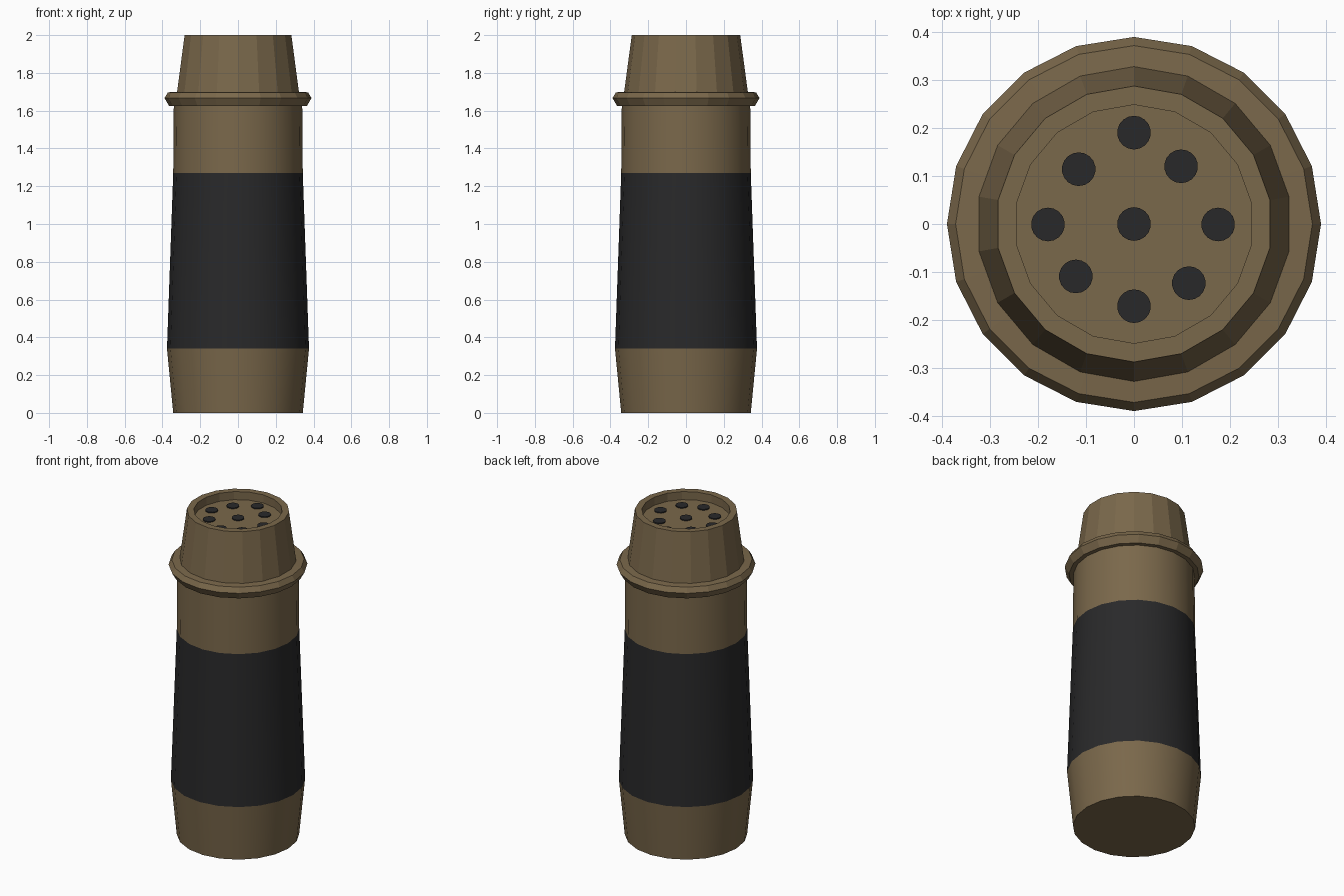
import bpy, bmesh, math

if "Cube" in bpy.data.objects:
    bpy.data.objects.remove(bpy.data.objects["Cube"])


def material(name, rgb):
    m = bpy.data.materials.new(name)
    m.diffuse_color = (*rgb, 1)
    m.use_nodes = True
    m.node_tree.nodes["Principled BSDF"].inputs["Base Color"].default_value = m.diffuse_color
    return m


BROWN = material("brown", (0.195, 0.138, 0.07))
BLACK = material("black", (0.022, 0.022, 0.023))


def lathe(name, profile, sides, mat, smooth=False, cap_start=False, cap_end=False):
    """Turn an (r, z) profile around z; first vertex of each ring lies at +y."""
    bm = bmesh.new()
    rings = []
    for r, z in profile:
        ring = []
        for i in range(sides):
            a = math.pi / 2 + math.tau * i / sides
            ring.append(bm.verts.new((r * math.cos(a), r * math.sin(a), z)))
        rings.append(ring)
    for lo, hi in zip(rings, rings[1:]):
        for i in range(sides):
            j = (i + 1) % sides
            f = bm.faces.new((lo[i], lo[j], hi[j], hi[i]))
            f.smooth = smooth
    if cap_start:
        bm.faces.new(rings[0][::-1])
    if cap_end:
        bm.faces.new(rings[-1])
    me = bpy.data.meshes.new(name)
    bm.to_mesh(me)
    bm.free()
    me.materials.append(mat)
    ob = bpy.data.objects.new(name, me)
    bpy.context.collection.objects.link(ob)
    return ob


# Body: tapered foot, dark grip band, neck
lathe("foot", [(0.343, 0), (0.376, 0.34)], 20, BROWN, True, cap_start=True)
lathe("grip_band", [(0.376, 0.34), (0.343, 1.27)], 20, BLACK, True)
lathe("neck", [(0.343, 1.27), (0.34, 1.63)], 20, BROWN, True)

# Collar ring
lathe("collar", [(0.34, 1.625), (0.365, 1.625), (0.389, 1.667),
                 (0.371, 1.697), (0.32, 1.70)], 20, BROWN)

# Shaker head: cone, flat rim, recessed top
lathe("shaker_head", [(0.328, 1.695), (0.287, 2.0), (0.248, 2.0),
                      (0.248, 1.95)], 18, BROWN, cap_end=True)

# Slightly raised dark holes in the recessed top
HOLES = [(0, 0), (0, 0.19), (-0.115, 0.114), (0.098, 0.12), (-0.179, -0.001),
         (0.175, -0.001), (-0.121, -0.109), (0.114, -0.123), (0, -0.171)]
for n, (x, y) in enumerate(HOLES):
    hole = lathe(f"hole_{n}", [(0.035, 1.95), (0.035, 1.956)], 18, BLACK, cap_end=True)
    hole.location = (x, y, 0)
